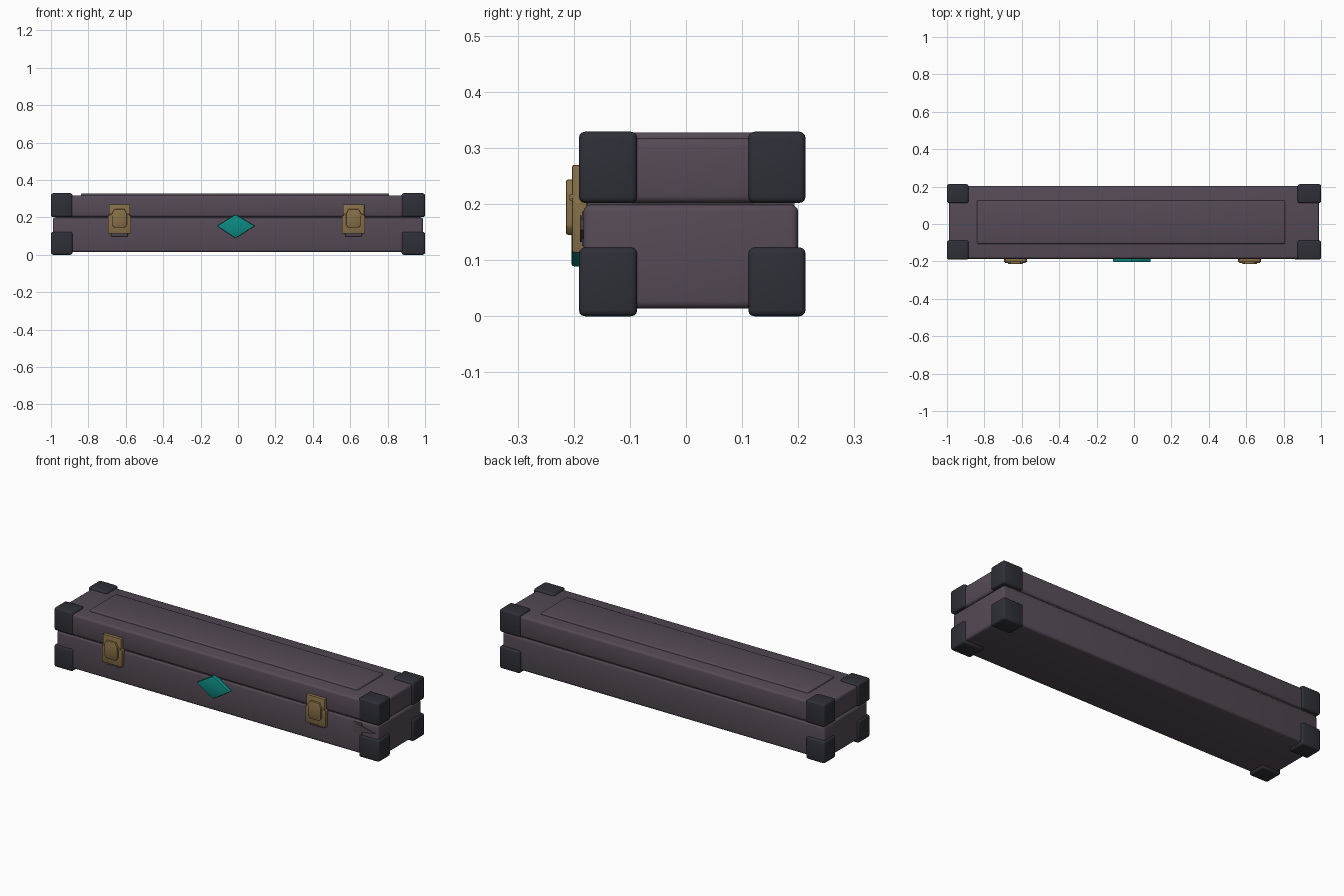
import bpy
import bmesh
from mathutils import Vector

cube = bpy.data.objects.get("Cube")
if cube:
    bpy.data.objects.remove(cube, do_unlink=True)


def material(name, color):
    m = bpy.data.materials.new(name)
    m.use_nodes = True
    m.diffuse_color = (*color, 1)
    bsdf = m.node_tree.nodes["Principled BSDF"]
    bsdf.inputs["Base Color"].default_value = (*color, 1)
    bsdf.inputs["Roughness"].default_value = 0.7
    return m


PURPLE = material("dusty purple leather", (0.09, 0.068, 0.092))
DARK = material("dark slate", (0.028, 0.029, 0.039))
GOLD = material("aged brass", (0.24, 0.16, 0.065))
TEAL = material("teal enamel", (0.004, 0.25, 0.22))


def finish(name, bm, mat, bevel=0.0, segments=3):
    bmesh.ops.recalc_face_normals(bm, faces=bm.faces)
    if bevel:
        bmesh.ops.bevel(bm, geom=bm.edges[:], offset=bevel, segments=segments,
                        profile=0.5, affect='EDGES', clamp_overlap=True)
    mesh = bpy.data.meshes.new(name)
    bm.to_mesh(mesh)
    bm.free()
    mesh.materials.append(mat)
    obj = bpy.data.objects.new(name, mesh)
    bpy.context.collection.objects.link(obj)
    bpy.ops.object.select_all(action='DESELECT')
    obj.select_set(True)
    bpy.context.view_layer.objects.active = obj
    bpy.ops.object.shade_smooth_by_angle()
    return obj


def box(name, x, y, z, mat, bevel=0.0, segments=3):
    """Rounded box spanning the (low, high) pair on each axis."""
    bm = bmesh.new()
    bmesh.ops.create_cube(bm, size=1)
    for v in bm.verts:
        v.co = Vector([(lo + hi) / 2 + c * (hi - lo)
                       for c, (lo, hi) in zip(v.co, (x, y, z))])
    return finish(name, bm, mat, bevel, segments)


def plate(name, points, back, front, mat, bevel=0.0, segments=2):
    """Outline in x and z, extruded from back to front along y."""
    bm = bmesh.new()
    face = bm.faces.new([bm.verts.new((px, back, pz)) for px, pz in points])
    out = bmesh.ops.extrude_face_region(bm, geom=[face])
    for v in out["geom"]:
        if isinstance(v, bmesh.types.BMVert):
            v.co.y = front
    return finish(name, bm, mat, bevel, segments)


# Case halves, with a recessed core forming the seam
box("case_base", (-0.99, 0.99), (-0.183, 0.2), (0.014, 0.199), PURPLE, 0.013)
box("case_lid", (-0.99, 0.99), (-0.186, 0.204), (0.202, 0.318), PURPLE, 0.013)
box("seam_core", (-0.975, 0.975), (-0.176, 0.193), (0.17, 0.23), PURPLE)
box("lid_panel", (-0.84, 0.808), (-0.106, 0.126), (0.3, 0.328), PURPLE, 0.008)

# Eight corner guards
for side, x in (("right", (-1, -0.885)), ("left", (0.875, 1))):
    for depth, y in (("front", (-0.191, -0.087)), ("back", (0.111, 0.213))):
        for level, z in (("lower", (0, 0.123)), ("upper", (0.202, 0.329))):
            box(f"corner_{level}_{depth}_{side}", x, y, z, DARK, 0.011)

# Two latches: backing plate, raised clasp, hinge bar and soft pad below
for side, cx in (("right", -0.634), ("left", 0.618)):
    w = 0.062
    box(f"latch_pad_{side}", (cx - 0.045, cx + 0.045), (-0.189, -0.17),
        (0.098, 0.13), PURPLE, 0.006)
    plate(f"latch_plate_{side}",
          [(cx - w, 0.113), (cx + w, 0.113), (cx + w, 0.205), (cx + 0.057, 0.21),
           (cx + 0.057, 0.27), (cx - 0.057, 0.27), (cx - 0.057, 0.21), (cx - w, 0.205)],
          -0.176, -0.203, GOLD, 0.004)
    c = 0.04
    plate(f"latch_clasp_{side}",
          [(cx - c + 0.012, 0.145), (cx + c - 0.012, 0.145), (cx + c, 0.16),
           (cx + c, 0.22), (cx + c - 0.012, 0.244), (cx - c + 0.012, 0.244),
           (cx - c, 0.22), (cx - c, 0.16)],
          -0.195, -0.214, GOLD, 0.004)
    box(f"latch_bar_{side}", (cx - 0.056, cx + 0.056), (-0.208, -0.195),
        (0.206, 0.217), GOLD, 0.003)

# Diamond ornament
plate("diamond_ornament",
      [(-0.113, 0.154), (-0.013, 0.088), (0.09, 0.154), (-0.013, 0.215)],
      -0.176, -0.204, TEAL, 0.004)

# Small pointed strap tab beside the front left corner
plate("strap_tab", [(0.835, 0.125), (0.89, 0.125), (0.89, 0.187), (0.835, 0.187)],
      -0.18, -0.1855, PURPLE)
plate("strap_point", [(0.86, 0.132), (0.975, 0.154), (0.86, 0.18)],
      -0.18, -0.189, PURPLE)
